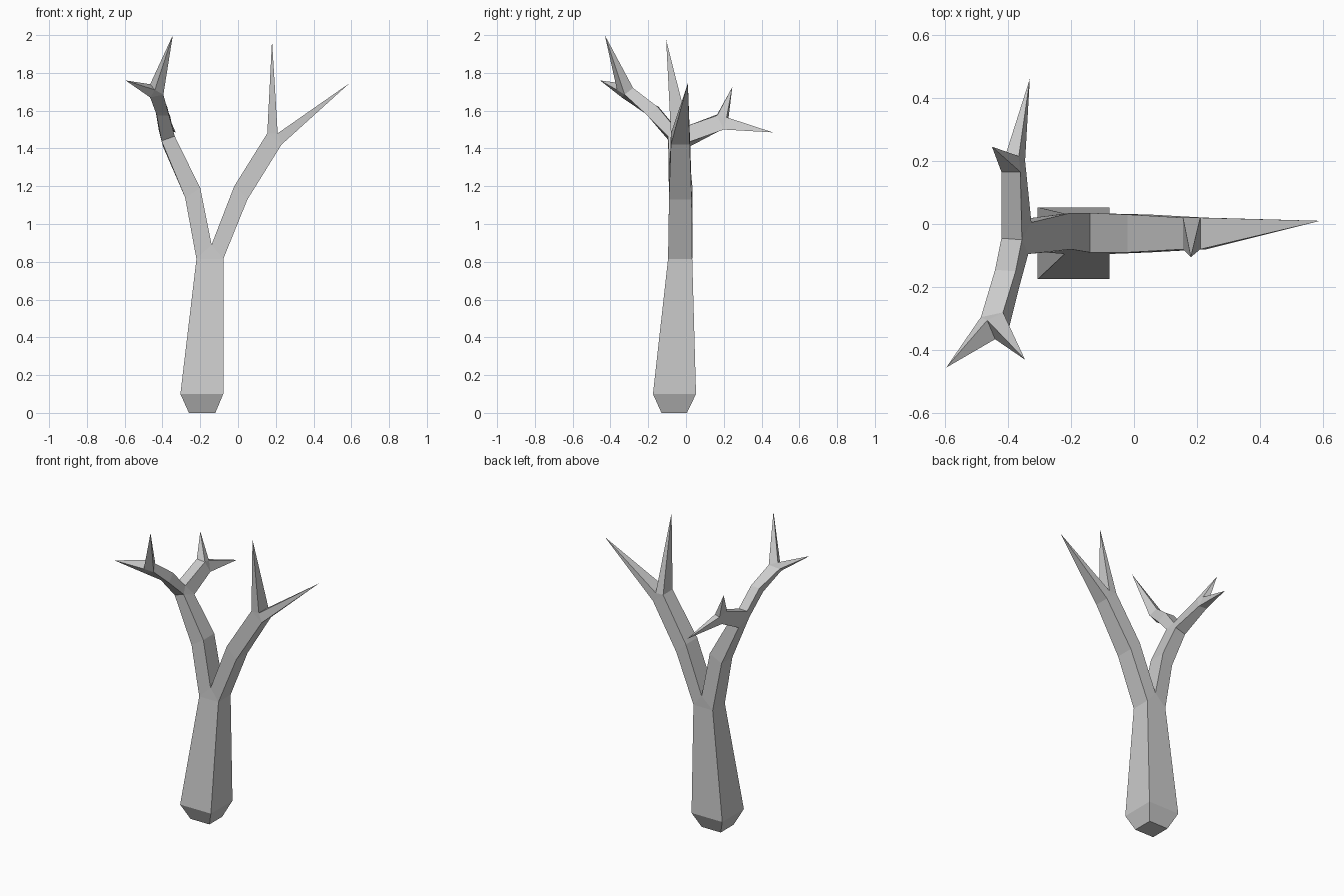
import bpy
import bmesh
from mathutils import Vector

if "Cube" in bpy.data.objects:
    bpy.data.objects.remove(bpy.data.objects["Cube"], do_unlink=True)

bark = bpy.data.materials.new("grey_bark")
bark.use_nodes = True
bark.diffuse_color = (0.6, 0.6, 0.6, 1)
bark.node_tree.nodes["Principled BSDF"].inputs["Base Color"].default_value = bark.diffuse_color

bm = bmesh.new()


def point(*position):
    return bm.verts.new(position)


def ring(corner, across, depth):
    """Four-sided cross-section from one corner and two edge directions."""
    corner, across, depth = Vector(corner), Vector(across), Vector(depth)
    offsets = (Vector(), across, across + depth, depth)
    return [bm.verts.new(corner + offset) for offset in offsets]


def level_ring(left, right, front, back, height):
    return ring((left, front, height), (right - left, 0, 0), (0, back - front, 0))


def grow(*rings):
    """Skin consecutive cross-sections and return the last one."""
    for lower, upper in zip(rings, rings[1:]):
        for i in range(4):
            j = (i + 1) % 4
            bm.faces.new((lower[i], lower[j], upper[j], upper[i]))
    return rings[-1]


def fork(section, first, second):
    """Split a cross-section in two along a raised crotch edge."""
    a, b, c, d = section
    p, q = point(*first), point(*second)
    bm.faces.new((a, b, p))
    bm.faces.new((c, d, q))
    return [a, p, q, d], [p, b, c, q]


def turn(section):
    return section[1:] + section[:1]


def spike(section, tip):
    apex = point(*tip)
    for i in range(4):
        bm.faces.new((section[i], section[(i + 1) % 4], apex))


# Trunk with a tapered foot
foot = level_ring(-0.26, -0.12, -0.13, 0.005, 0)
bm.faces.new(list(reversed(foot)))
trunk_top = grow(foot,
                 level_ring(-0.305, -0.078, -0.175, 0.053, 0.1),
                 level_ring(-0.22, -0.078, -0.095, 0.033, 0.815))
right_limb, left_limb = fork(trunk_top, (-0.14, -0.09, 0.89), (-0.14, 0.035, 0.89))

# Left limb ending in two twigs
left_end = grow(left_limb,
                ring((-0.02, -0.09, 1.2), (0.07, 0, -0.07), (0, 0.12, 0)),
                ring((0.155, -0.08, 1.48), (0.075, 0, -0.06), (0, 0.1, 0)))
upright_twig, outer_twig = fork(left_end, (0.21, -0.08, 1.48), (0.21, 0.02, 1.48))
spike(upright_twig, (0.18, -0.105, 1.975))
spike(outer_twig, (0.59, 0.01, 1.745))

# Right limb dividing into a front and a back branch
right_end = grow(right_limb,
                 ring((-0.28, -0.09, 1.14), (0.08, 0.01, 0.05), (0, 0.115, 0)),
                 ring((-0.405, -0.09, 1.44), (0.07, -0.005, 0.025), (0.01, 0.1, -0.035)))
front_branch, back_branch = fork(turn(right_end), (-0.355, -0.05, 1.5), (-0.42, -0.045, 1.5))

# Front branch and its twigs
front_end = grow(front_branch,
                 ring((-0.365, -0.205, 1.575), (-0.01, 0.055, 0.045), (-0.065, 0.005, 0)),
                 ring((-0.395, -0.325, 1.685), (-0.02, 0.045, 0.035), (-0.07, -0.015, -0.015)))
tall_twig, side_twig = fork(turn(front_end), (-0.465, -0.305, 1.74), (-0.44, -0.365, 1.71))
spike(tall_twig, (-0.345, -0.43, 2))
spike(side_twig, (-0.595, -0.455, 1.76))

# Back branch and its twigs
back_end = grow(back_branch,
                ring((-0.36, 0.165, 1.575), (0.015, 0.035, -0.075), (-0.06, 0, 0.005)))
short_twig, long_twig = fork(back_end, (-0.365, 0.215, 1.565), (-0.405, 0.225, 1.56))
spike(short_twig, (-0.45, 0.245, 1.725))
spike(long_twig, (-0.33, 0.46, 1.485))

# Finish as one flat-shaded object
bmesh.ops.recalc_face_normals(bm, faces=bm.faces[:])
mesh = bpy.data.meshes.new("bare_tree")
bm.to_mesh(mesh)
bm.free()
mesh.materials.append(bark)
bpy.context.collection.objects.link(bpy.data.objects.new("bare_tree", mesh))
